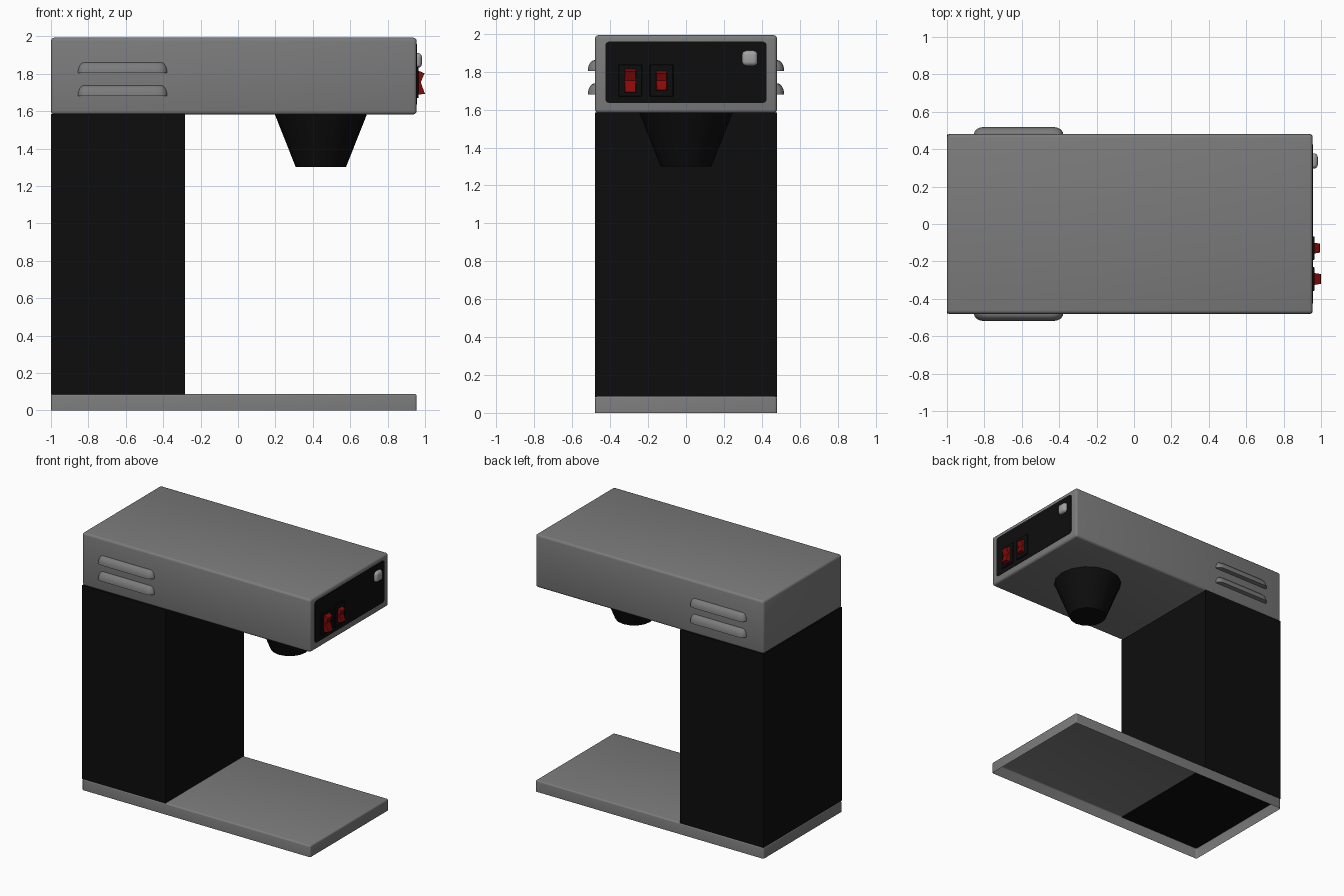
import bpy, bmesh, math
from mathutils import Matrix

if "Cube" in bpy.data.objects:
    bpy.data.objects.remove(bpy.data.objects["Cube"])


def material(name, r, g, b):
    m = bpy.data.materials.new(name)
    m.diffuse_color = (r, g, b, 1)
    m.use_nodes = True
    m.node_tree.nodes["Principled BSDF"].inputs["Base Color"].default_value = m.diffuse_color
    return m


GREY = material("steel_grey", 0.2, 0.2, 0.2)
BLACK = material("black_plastic", 0.004, 0.004, 0.004)
RED = material("switch_red", 0.24, 0.003, 0.003)
LIGHT = material("indicator_grey", 0.36, 0.36, 0.36)


def finish(bm, name, mat, smooth=False):
    bmesh.ops.recalc_face_normals(bm, faces=bm.faces)
    me = bpy.data.meshes.new(name)
    bm.to_mesh(me)
    bm.free()
    me.materials.append(mat)
    ob = bpy.data.objects.new(name, me)
    bpy.context.collection.objects.link(ob)
    if smooth:
        bpy.ops.object.select_all(action='DESELECT')
        ob.select_set(True)
        bpy.context.view_layer.objects.active = ob
        bpy.ops.object.shade_smooth_by_angle(angle=math.radians(35))
    return ob


def box(name, x, y, z, mat, bevel=0, segments=3, open_bottom=False):
    bm = bmesh.new()
    bmesh.ops.create_cube(bm, size=1)
    for v in bm.verts:
        for i, (a, b) in enumerate((x, y, z)):
            v.co[i] = b if v.co[i] > 0 else a
    if open_bottom:
        low = [f for f in bm.faces if f.calc_center_median().z < z[0] + 1e-4]
        bmesh.ops.delete(bm, geom=low, context='FACES_ONLY')
    if bevel:
        edges = [e for e in bm.edges if not e.is_boundary]
        bmesh.ops.bevel(bm, geom=edges, offset=bevel, segments=segments,
                        profile=0.5, affect='EDGES')
    return finish(bm, name, mat, bevel > 0)


# Main housing: hollow base tray, column and head
box("base_tray", (-1, 0.955), (-0.48, 0.48), (0, 0.088), GREY, 0.012, open_bottom=True)
box("column", (-0.999, -0.284), (-0.479, 0.479), (0.084, 1.584), BLACK)
box("head", (-1, 0.955), (-0.48, 0.48), (1.582, 1.993), GREY, 0.018)

# Brew funnel under the head
bm = bmesh.new()
bmesh.ops.create_cone(bm, cap_ends=True, segments=16, radius1=0.134, radius2=0.249,
                      depth=0.29, matrix=Matrix.Translation((0.443, 0, 1.445)))
finish(bm, "brew_funnel", BLACK, True)

# Control panel plate with rounded corners
bm = bmesh.new()
bmesh.ops.create_cube(bm, size=1)
for v in bm.verts:
    v.co = (0.955 + 0.006 * v.co.x, 0.852 * v.co.y, 1.797 + 0.324 * v.co.z)
corners = [e for e in bm.edges if abs(e.verts[0].co.x - e.verts[1].co.x) > 0.004]
bmesh.ops.bevel(bm, geom=corners, offset=0.022, segments=4, profile=0.5, affect='EDGES')
finish(bm, "control_panel", BLACK)


# Rocker switches: dished profile, narrowing toward the front
def rocker(name, yc, half_w, half_h, tip):
    zc = 1.754
    box(name + "_bezel", (0.95, 0.966), (yc - 0.063, yc + 0.063),
        (zc - 0.085, zc + 0.085), BLACK, 0.004, 1)
    profile = [(0.955, half_h), (tip - 0.003, half_h - 0.018), (0.977, 0),
               (tip, -half_h + 0.004), (0.955, -half_h)]
    bm = bmesh.new()
    sides = []
    for s in (-1, 1):
        sides.append([bm.verts.new((x, yc + s * (half_w - 0.15 * (x - 0.955)), zc + z))
                      for x, z in profile])
    for ring in sides:
        bm.faces.new(ring)
    for i in range(5):
        j = (i + 1) % 5
        bm.faces.new((sides[0][i], sides[0][j], sides[1][j], sides[1][i]))
    finish(bm, name, RED)


rocker("power_switch", -0.294, 0.033, 0.066, 1.0)
rocker("warmer_switch", -0.129, 0.03, 0.055, 0.995)

# Indicator lamp
box("indicator_lamp", (0.93, 0.983), (0.296, 0.378), (1.831, 1.911), LIGHT, 0.022, 4)


# Hooded vents: quarter-round section with rounded ends, flat underneath
def vent(name, side, z0):
    bm = bmesh.new()
    rings = []
    for i in range(7):
        t = math.pi / 2 * i / 6
        depth = 0.004 + 0.036 * math.cos(t)
        half = 0.205 + 0.034 * math.cos(t)
        z = z0 + 0.058 * math.sin(t)
        pts = []
        for k in range(6):
            a = math.pi / 2 * k / 5
            pts.append((half - 0.05 * (1 - math.cos(a)), depth * math.sin(a)))
        pts += [(-x, y) for x, y in reversed(pts)]
        rings.append([bm.verts.new((-0.617 + x, side * (0.478 + y), z)) for x, y in pts])
    for lo, hi in zip(rings, rings[1:]):
        for k in range(len(lo) - 1):
            bm.faces.new((lo[k], lo[k + 1], hi[k + 1], hi[k]))
    bm.faces.new(rings[0])
    bm.faces.new(rings[-1])
    finish(bm, name, GREY, True)


for side, label in ((-1, "front"), (1, "back")):
    for z0, level in ((1.68, "lower"), (1.803, "upper")):
        vent(f"{label}_{level}_vent", side, z0)
